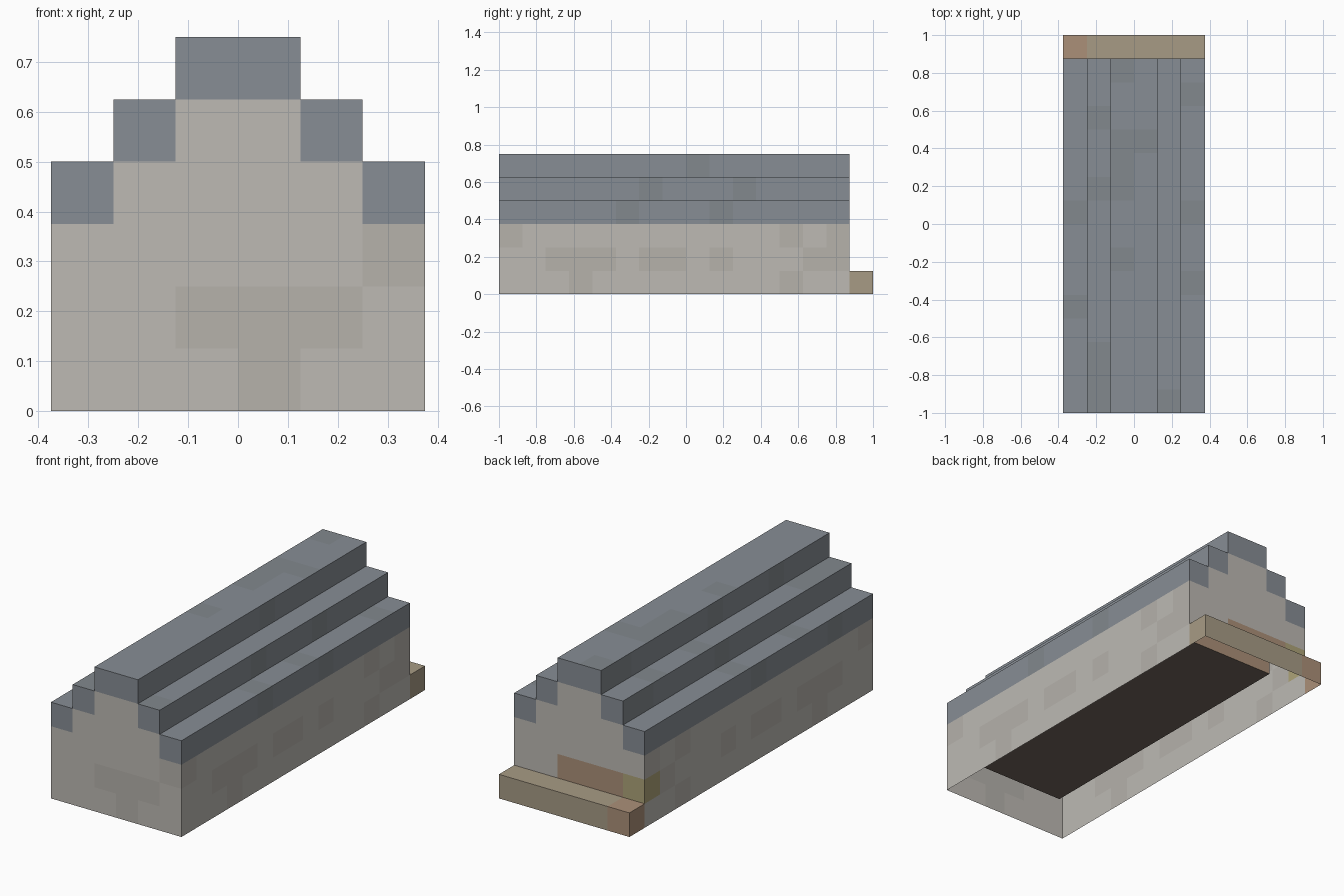
import bpy, bmesh, random
from mathutils import Vector

if "Cube" in bpy.data.objects:
    bpy.data.objects.remove(bpy.data.objects["Cube"])

random.seed(4)
S = 0.125  # size of one block
COLORS = {
    "stone": (0.51, 0.49, 0.455), "stone_dark": (0.465, 0.445, 0.41),
    "slate": (0.245, 0.27, 0.30), "slate_dark": (0.225, 0.25, 0.27),
    "wood": (0.39, 0.33, 0.235), "rust": (0.41, 0.28, 0.19),
    "ochre": (0.42, 0.37, 0.19), "soil": (0.17, 0.135, 0.11),
}
MATS = {}
for key, rgb in COLORS.items():
    MATS[key] = bpy.data.materials.new(key)
    MATS[key].diffuse_color = (*rgb, 1)


def tiles(name, faces):
    """Object from quads (origin, edge u, edge v, colour); normal is u x v."""
    bm = bmesh.new()
    keys = sorted({f[3] for f in faces})
    for o, u, v, key in faces:
        o, u, v = Vector(o), Vector(u), Vector(v)
        face = bm.faces.new([bm.verts.new(p) for p in (o, o + u, o + u + v, o + v)])
        face.material_index = keys.index(key)
    bmesh.ops.remove_doubles(bm, verts=bm.verts, dist=1e-4)
    me = bpy.data.meshes.new(name)
    bm.to_mesh(me)
    bm.free()
    for key in keys:
        me.materials.append(MATS[key])
    bpy.context.collection.objects.link(bpy.data.objects.new(name, me))


def slate():
    return "slate_dark" if random.random() < 0.15 else "slate"


# Stepped end walls: column heights, topped by one slate block each
HEIGHTS = [4, 5, 6, 6, 5, 4]
FRONT = {(3, 0), (2, 1), (3, 1), (4, 1), (5, 2)}
BACK = {(0, 1): "ochre", (1, 1): "rust", (2, 1): "rust", (3, 1): "rust"}
front, back = [], []
for i, h in enumerate(HEIGHTS):
    x = -0.375 + i * S
    for j in range(h):
        roofed = j == h - 1
        fc = "slate" if roofed else "stone_dark" if (i, j) in FRONT else "stone"
        bc = "slate" if roofed else BACK.get((i, j), "stone")
        front.append(((x, -1, j * S), (S, 0, 0), (0, 0, S), fc))
        if j > 0:  # the step covers the lowest row
            back.append(((x + S, 0.875, j * S), (-S, 0, 0), (0, 0, S), bc))
tiles("front_wall", front)
tiles("back_wall", back)

# Long side walls with darker stones
PATCH = {(0, 2), (12, 2), (14, 2), (2, 1), (3, 1), (4, 1), (6, 1), (7, 1),
         (9, 1), (13, 1), (14, 1), (3, 0), (12, 0)}
for name, s in (("right_wall", 1), ("left_wall", -1)):
    wall = []
    for i in range(15):
        for j in range(3):
            key = "stone_dark" if (i, j) in PATCH else "stone"
            if s < 0 and (i, j) == (14, 1):
                key = "ochre"
            y = -1 + i * S + (0 if s > 0 else S)
            wall.append(((s * 0.375, y, j * S), (0, s * S, 0), (0, 0, S), key))
    tiles(name, wall)

# Stepped roof: three treads and three risers on each side
roof = []
for i in range(15):
    y = -1 + i * S
    for c, h in enumerate(HEIGHTS):
        roof.append(((-0.375 + c * S, y, h * S), (S, 0, 0), (0, S, 0), slate()))
    for k in range(3):
        x, z = 0.375 - k * S, 0.375 + k * S
        roof.append(((x, y, z), (0, S, 0), (0, 0, S), slate()))
        roof.append(((-x, y + S, z), (0, -S, 0), (0, 0, S), slate()))
tiles("stepped_roof", roof)

# Low step behind the back wall, open underneath
step = []
for i in range(6):
    x = -0.375 + i * S
    key = "rust" if i == 0 else "wood"
    step.append(((x, 0.875, S), (S, 0, 0), (0, S, 0), key))
    step.append(((x + S, 1, 0), (-S, 0, 0), (0, 0, S), key))
step.append(((0.375, 0.875, 0), (0, S, 0), (0, 0, S), "wood"))
step.append(((-0.375, 1, 0), (0, -S, 0), (0, 0, S), "rust"))
tiles("back_step", step)

# Inner chamber, one block inside the shell, following the stepped roof
Y0, L = -0.875, 1.625
tiles("chamber_floor", [((-0.25, Y0, S), (0.5, 0, 0), (0, L, 0), "soil")])
ends, lining = [], []
for y, key in ((Y0, "stone"), (Y0 + L, "rust")):
    d = 1 if y < 0 else -1
    ends.append(((d * 0.25, y, S), (-d * 0.5, 0, 0), (0, 0, 0.375), key))
    ends.append(((d * S, y, 0.5), (-d * 2 * S, 0, 0), (0, 0, S), key))
for s in (1, -1):
    y = Y0 + L if s > 0 else Y0
    lining.append(((s * 0.25, y, S), (0, -s * L, 0), (0, 0, 0.375), "stone"))
    lining.append(((s * S, y, 0.5), (0, -s * L, 0), (0, 0, S), "slate"))
    lining.append(((s * 0.25, y, 0.5), (0, -s * L, 0), (-s * S, 0, 0), "slate"))
lining.append(((-S, Y0, 0.625), (0, L, 0), (2 * S, 0, 0), "slate"))
tiles("chamber_ends", ends)
tiles("chamber_lining", lining)

for m in bpy.data.materials:
    if m.users and not m.is_grease_pencil:
        m.use_nodes = True
        m.node_tree.nodes["Principled BSDF"].inputs["Base Color"].default_value = m.diffuse_color
